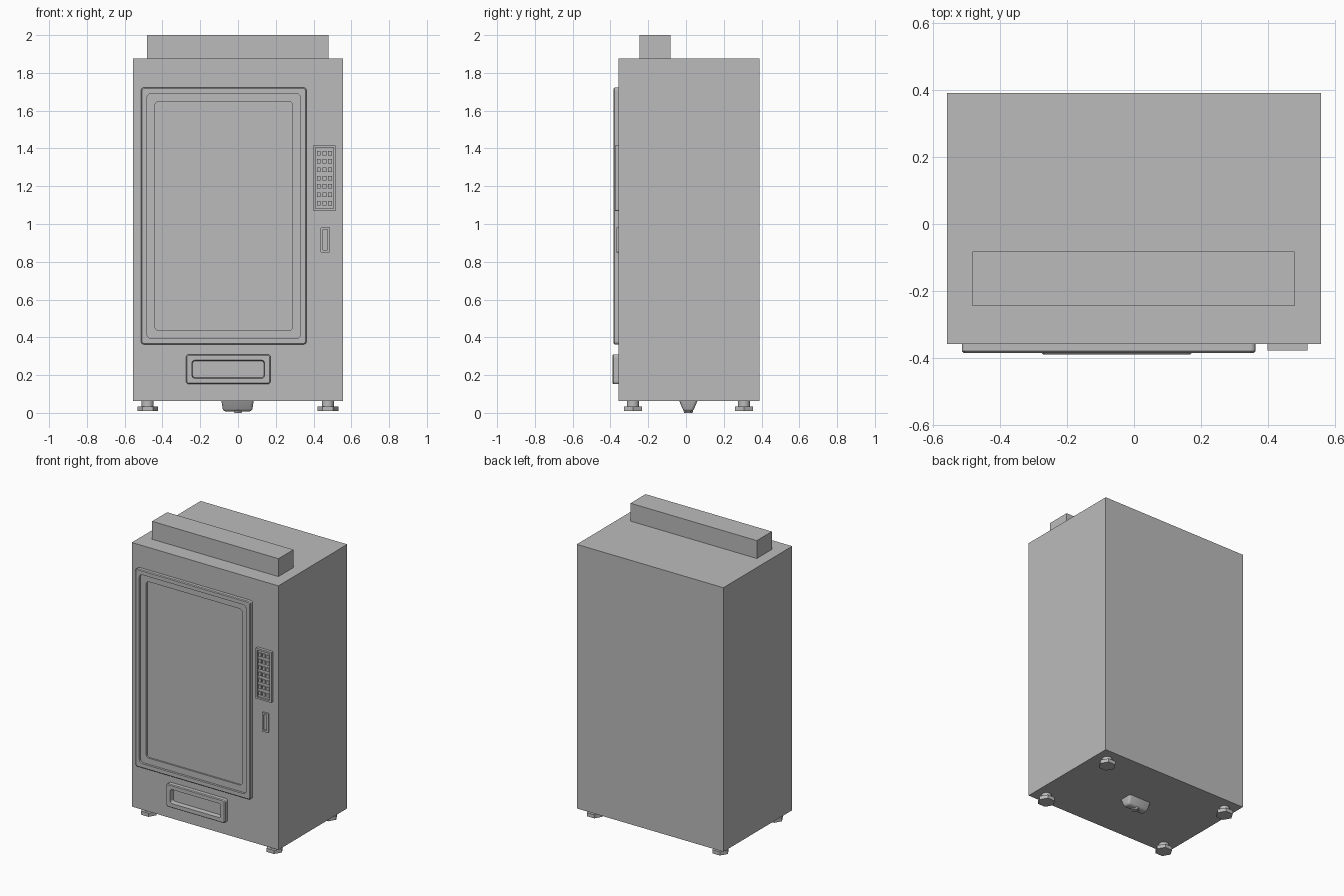
import bpy, bmesh, math
from mathutils import Vector, Matrix

cube = bpy.data.objects.get("Cube")
if cube:
    bpy.data.objects.remove(cube, do_unlink=True)

grey = bpy.data.materials.new("plain_grey")
grey.use_nodes = True
grey.diffuse_color = (0.5, 0.5, 0.5, 1)
grey.node_tree.nodes["Principled BSDF"].inputs["Base Color"].default_value = (0.5, 0.5, 0.5, 1)

FRONT = -0.357


def finish(name, bm):
    bmesh.ops.recalc_face_normals(bm, faces=bm.faces)
    mesh = bpy.data.meshes.new(name)
    bm.to_mesh(mesh)
    bm.free()
    mesh.materials.append(grey)
    obj = bpy.data.objects.new(name, mesh)
    bpy.context.collection.objects.link(obj)
    return obj


def add_box(bm, lo, hi):
    lo, hi = Vector(lo), Vector(hi)
    m = Matrix.Translation((lo + hi) / 2) @ Matrix.Diagonal((*(hi - lo), 1))
    return bmesh.ops.create_cube(bm, size=1, matrix=m)["verts"]


def box(name, lo, hi):
    bm = bmesh.new()
    add_box(bm, lo, hi)
    return finish(name, bm)


def add_prism(bm, sides, r1, r2, z0, z1, x=0, y=0):
    bmesh.ops.create_cone(bm, cap_ends=True, segments=sides, radius1=r1, radius2=r2,
                          depth=z1 - z0, matrix=Matrix.Translation((x, y, (z0 + z1) / 2)))


def rounded_loop(bm, rect, inset, radius, y, steps=4):
    """Rounded rectangle facing the front; rect is x0, x1, z0, z1."""
    x0, x1, z0, z1 = rect
    k = inset + radius
    corners = [(x1 - k, z1 - k), (x0 + k, z1 - k), (x0 + k, z0 + k), (x1 - k, z0 + k)]
    verts = []
    for i, (cx, cz) in enumerate(corners):
        for s in range(steps + 1):
            a = (i + s / steps) * math.pi / 2
            verts.append(bm.verts.new((cx + radius * math.cos(a), y, cz + radius * math.sin(a))))
    return verts


def stepped_panel(name, rect, levels):
    """Nested loops (inset, radius, height above the cabinet front), capped at the last."""
    bm = bmesh.new()
    loops = [rounded_loop(bm, rect, i, r, FRONT - h) for i, r, h in levels]
    for a, b in zip(loops, loops[1:]):
        for j in range(len(a)):
            k = (j + 1) % len(a)
            bm.faces.new((a[j], a[k], b[k], b[j]))
    cap = bm.faces.new(loops[-1])
    bm.normal_update()
    flip = cap.normal.y > 0
    obj = finish(name, bm)
    # open shells: make sure the cap looks forward
    if obj.data.polygons[-1].normal.y > 0:
        obj.data.flip_normals()
    return obj


# Cabinet and header sign
box("cabinet", (-0.557, FRONT, 0.063), (0.557, 0.39, 1.877))
box("header_sign", (-0.481, -0.245, 1.87), (0.479, -0.082, 2.0))

# Display window: raised rim, sunken border, sunken pane
stepped_panel("window_frame", (-0.513, 0.362, 0.363, 1.722), [
    (0, 0.014, 0), (0, 0.014, 0.022), (0.005, 0.012, 0.027), (0.031, 0.024, 0.027),
    (0.031, 0.024, 0.012), (0.074, 0.018, 0.012), (0.074, 0.018, 0.001)])

# Delivery tray
stepped_panel("delivery_tray", (-0.275, 0.172, 0.152, 0.31), [
    (0, 0.016, 0), (0, 0.016, 0.027), (0.005, 0.013, 0.032), (0.031, 0.016, 0.032),
    (0.035, 0.014, 0.001)])

# Keypad housing and buttons
stepped_panel("keypad_housing", (0.398, 0.517, 1.07, 1.416), [
    (0, 0.001, 0), (0, 0.001, 0.02), (0.012, 0.001, 0.02), (0.012, 0.001, 0.01)])
bm = bmesh.new()
for col in range(3):
    for row in range(7):
        x = 0.4575 + (col - 1) * 0.03
        z = 1.243 + (row - 3) * 0.044
        add_box(bm, (x - 0.01, FRONT - 0.018, z - 0.012), (x + 0.01, FRONT - 0.008, z + 0.012))
finish("keypad_buttons", bm)

# Coin slot
stepped_panel("coin_slot", (0.438, 0.487, 0.85, 0.982), [
    (0, 0.003, 0), (0, 0.003, 0.01), (0.012, 0.002, 0.01), (0.012, 0.002, 0.001)])

# Levelling feet: hexagonal pad on a round stem
for side, x in (("right", -0.478), ("left", 0.476)):
    for end, y in (("front", -0.281), ("back", 0.307)):
        bm = bmesh.new()
        add_prism(bm, 6, 0.055, 0.055, 0.01, 0.035, x, y)
        add_prism(bm, 16, 0.032, 0.032, 0.035, 0.066, x, y)
        foot = finish(f"{end}_{side}_foot", bm)
        # point the hexagon corners sideways
        for v in foot.data.vertices[:12]:
            dx, dy = v.co.x - x, v.co.y - y
            if abs(dy) > 0.054:
                foot.data.transform(Matrix.Translation((x, y, 0)) @ Matrix.Rotation(math.pi / 6, 4, "Z")
                                    @ Matrix.Translation((-x, -y, 0)))
                break

# Drain fitting under the middle: tapered rounded block with a hexagonal nub
bm = bmesh.new()
for v in add_box(bm, (-0.088, -0.037, 0.008), (0.083, 0.062, 0.066)):
    if v.co.z < 0.03:
        v.co.x *= 0.9
        v.co.y = 0.012 + (v.co.y - 0.012) * 0.5
bmesh.ops.bevel(bm, geom=[e for e in bm.edges if min(v.co.z for v in e.verts) < 0.03],
                offset=0.014, segments=3, profile=0.5, affect="EDGES")
for f in bm.faces:
    f.smooth = True
add_prism(bm, 6, 0.022, 0.028, 0, 0.02, 0, 0.012)
fitting = finish("drain_fitting", bm)

bpy.ops.object.select_all(action="DESELECT")
for obj in bpy.context.collection.objects:
    if obj.type == "MESH" and (obj.name.endswith("foot") or obj.name == "drain_fitting"):
        obj.select_set(True)
        bpy.context.view_layer.objects.active = obj
bpy.ops.object.shade_smooth_by_angle(angle=math.radians(35))
